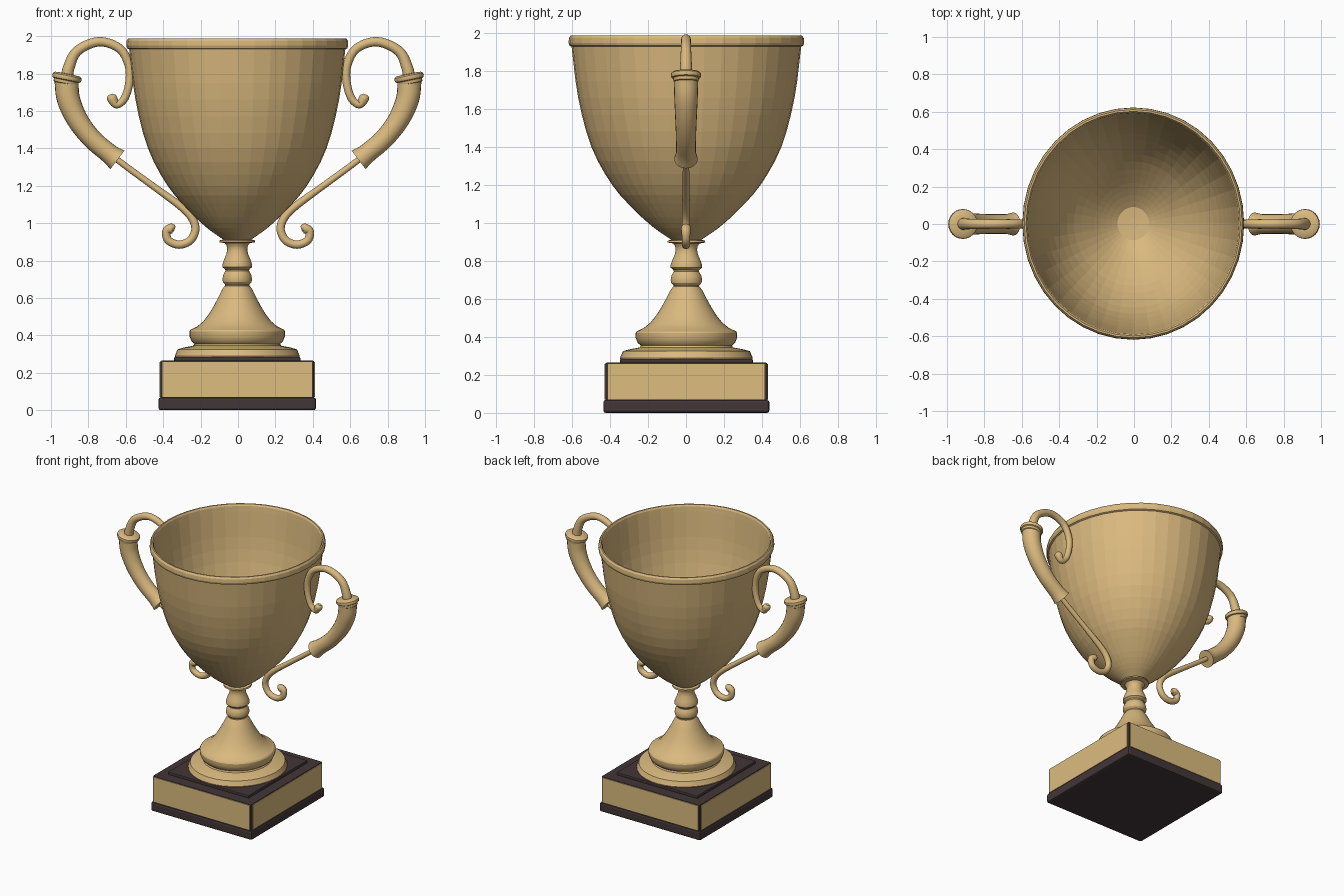
import bpy, bmesh, math
from mathutils import Vector

if "Cube" in bpy.data.objects:
    bpy.data.objects.remove(bpy.data.objects["Cube"])

def material(name, rgb):
    m = bpy.data.materials.new(name)
    m.diffuse_color = (*rgb, 1)
    m.use_nodes = True
    m.node_tree.nodes["Principled BSDF"].inputs["Base Color"].default_value = m.diffuse_color
    return m

GOLD = material("gold", (0.70, 0.485, 0.21))
PLATE = material("plaque gold", (0.72, 0.51, 0.21))
DARK = material("dark wood", (0.056, 0.037, 0.039))
CX, CY, SX = -0.004, 0.002, 0.955   # turned parts are slightly narrow in x

def finish(bm, name, mat, angle=None):
    bmesh.ops.recalc_face_normals(bm, faces=bm.faces)
    me = bpy.data.meshes.new(name)
    bm.to_mesh(me)
    bm.free()
    ob = bpy.data.objects.new(name, me)
    bpy.context.collection.objects.link(ob)
    me.materials.append(mat)
    if angle:
        bpy.context.view_layer.objects.active = ob
        ob.select_set(True)
        bpy.ops.object.shade_smooth_by_angle(angle=math.radians(angle))
        ob.select_set(False)
    return ob

def spline(pts, n):
    """Catmull-Rom through points of any dimension."""
    p = [Vector(q) for q in pts]
    p = [2 * p[0] - p[1]] + p + [2 * p[-1] - p[-2]]
    out = []
    for i in range(1, len(p) - 2):
        a, b, c, d = p[i - 1:i + 3]
        for k in range(n):
            t = k / n
            out.append(0.5 * (2 * b + (c - a) * t + (2 * a - 5 * b + 4 * c - d) * t * t
                              + (3 * b - a - 3 * c + d) * t ** 3))
    return out + [p[-2]]

def skin(bm, rings, cap=True):
    for r, s in zip(rings, rings[1:]):
        for i in range(len(r)):
            j = (i + 1) % len(r)
            bm.faces.new((r[i], r[j], s[j], s[i]))
    if cap:
        bm.faces.new(rings[0])
        bm.faces.new(rings[-1])

def lathe(name, prof, seg=40, angle=None):
    bm = bmesh.new()
    rings = [[bm.verts.new((CX + SX * r * math.cos(2 * math.pi * i / seg),
                            CY + r * math.sin(2 * math.pi * i / seg), z))
              for i in range(seg)] for r, z in prof]
    skin(bm, rings)
    return finish(bm, name, GOLD, angle)

def tube(name, pts, side, seg=16):
    """Sweep a circle along (x, z, radius) points in the xz plane."""
    bm = bmesh.new()
    rings = []
    for i, p in enumerate(pts):
        d = pts[min(i + 1, len(pts) - 1)] - pts[max(i - 1, 0)]
        t = Vector((d.x, d.y)).normalized()
        ring = []
        for k in range(seg):
            a = 2 * math.pi * k / seg
            c, s = p.z * math.cos(a), p.z * math.sin(a)
            ring.append(bm.verts.new((side * (p.x - t.y * c), s, p.y + t.x * c)))
        rings.append(ring)
    skin(bm, rings)
    return finish(bm, name, GOLD, 40)

def box(name, hx, hy, z0, z1, mat, bevel=0.0, at=(CX, CY)):
    bm = bmesh.new()
    bmesh.ops.create_cube(bm, size=1)
    for v in bm.verts:
        v.co = (at[0] + 2 * hx * v.co.x, at[1] + 2 * hy * v.co.y, z0 + (v.co.z + 0.5) * (z1 - z0))
    if bevel:
        bmesh.ops.bevel(bm, geom=bm.edges[:], offset=bevel, segments=2, affect='EDGES', profile=0.5)
    return finish(bm, name, mat)

# Bowl: outer curve, rolled rim, inner curve
outer = [tuple(p) for p in spline([(0.075, 0.91), (0.17, 0.975), (0.27, 1.065), (0.39, 1.20),
                                   (0.50, 1.40), (0.57, 1.66), (0.605, 1.93)], 3)]
rim = [(0.616, 1.935), (0.621, 1.95), (0.619, 1.975), (0.61, 1.988), (0.60, 1.988), (0.592, 1.975)]
inner = [(r - 0.018, z + 0.008) for r, z in reversed(outer[1:])]
lathe("bowl", outer + rim + inner + [(0.03, 0.935)])

# Stem: collar and two turned beads
lathe("stem", [(0.07, 0.915), (0.098, 0.908), (0.10, 0.898), (0.07, 0.893), (0.06, 0.88), (0.056, 0.86),
               (0.061, 0.835), (0.074, 0.805), (0.083, 0.78), (0.083, 0.765), (0.068, 0.753),
               (0.066, 0.745), (0.078, 0.725), (0.083, 0.70), (0.08, 0.685), (0.068, 0.672), (0.066, 0.655)],
      40, 30)

# Flared foot
lathe("foot", [(0.05, 0.668), (0.07, 0.665), (0.085, 0.645), (0.105, 0.605), (0.13, 0.56), (0.158, 0.515),
               (0.19, 0.475), (0.225, 0.447), (0.262, 0.43), (0.268, 0.42), (0.267, 0.395),
               (0.256, 0.368), (0.24, 0.355), (0.245, 0.345), (0.30, 0.335), (0.335, 0.325),
               (0.343, 0.305), (0.35, 0.29), (0.348, 0.282)], 40, 30)

# Plinth
box("plinth_base", 0.421, 0.437, 0.0, 0.068, DARK, 0.012)
box("plinth_body", 0.411, 0.427, 0.05, 0.265, DARK, 0.008)
box("plinth_top_step", 0.337, 0.35, 0.26, 0.285, DARK, 0.006)

# Plaques on all four sides
for s, n in ((-1, "front"), (1, "back")):
    box("plaque_" + n, 0.400, 0.004, 0.071, 0.258, PLATE, at=(CX, CY + s * 0.427))
for s, n in ((-1, "left"), (1, "right")):
    box("plaque_" + n, 0.004, 0.412, 0.071, 0.258, PLATE, at=(CX + s * 0.411, CY))

# Handles: upper scroll, ring, horn, lower scroll
upper = spline([(0.683, 1.688, 0.012), (0.675, 1.67, 0.027), (0.648, 1.634, 0.021), (0.605, 1.67, 0.021),
                (0.580, 1.76, 0.022), (0.585, 1.85, 0.023), (0.635, 1.935, 0.024), (0.745, 1.97, 0.025),
                (0.860, 1.92, 0.027), (0.905, 1.83, 0.031), (0.915, 1.77, 0.032)], 6)
axis = Vector((-0.2, 0.98))
ring = [Vector((0.915 + axis.x * d, 1.777 + axis.y * d, r)) for d, r in
        ((-0.035, 0.058), (-0.03, 0.066), (-0.014, 0.068), (-0.010, 0.076), (0.0, 0.080),
         (0.012, 0.078), (0.020, 0.068), (0.022, 0.03))]
horn = spline([(0.917, 1.76, 0.064), (0.907, 1.665, 0.062), (0.860, 1.555, 0.057), (0.782, 1.452, 0.053),
               (0.69, 1.373, 0.053), (0.645, 1.338, 0.062)], 5)
lower = spline([(0.68, 1.365, 0.016), (0.58, 1.29, 0.017), (0.436, 1.185, 0.018), (0.300, 1.085, 0.021),
                (0.245, 1.025, 0.022), (0.228, 0.965, 0.022), (0.255, 0.908, 0.022), (0.315, 0.885, 0.022),
                (0.372, 0.908, 0.022), (0.383, 0.955, 0.023), (0.355, 0.972, 0.026), (0.338, 0.968, 0.012)], 6)
for side, n in ((-1, "left"), (1, "right")):
    tube("handle_upper_scroll_" + n, upper, side)
    tube("handle_ring_" + n, ring, side, 24)
    tube("handle_horn_" + n, horn, side, 20)
    tube("handle_lower_scroll_" + n, lower, side)
